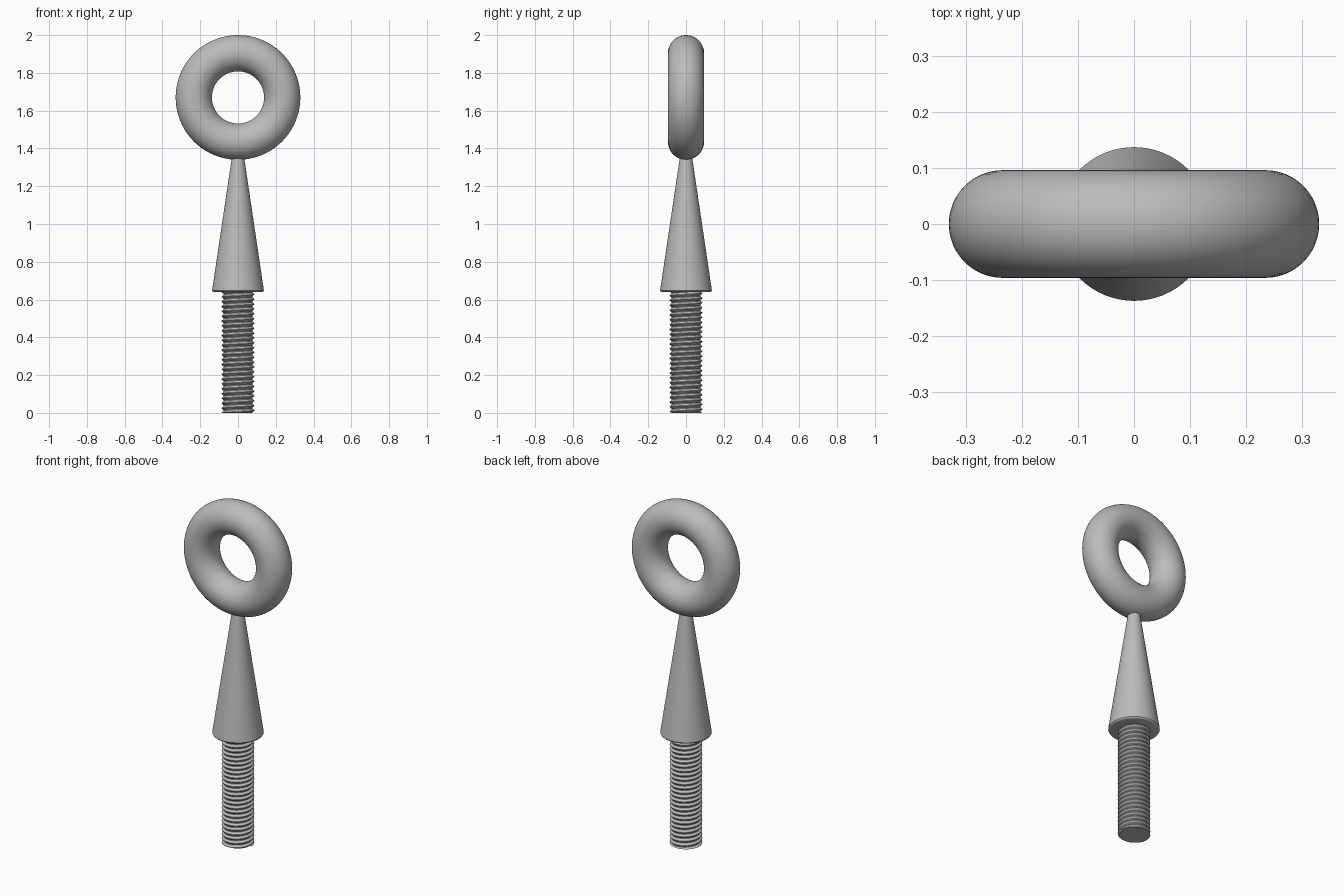
import bpy
import bmesh
import math
from mathutils import Vector

cube = bpy.data.objects.get("Cube")
if cube:
    bpy.data.objects.remove(cube, do_unlink=True)

# Single grey metal
steel = bpy.data.materials.new("grey_steel")
steel.use_nodes = True
GREY = (0.5, 0.5, 0.5, 1)
steel.diffuse_color = GREY
steel.node_tree.nodes["Principled BSDF"].inputs["Base Color"].default_value = GREY


def finish(obj, name, angle):
    obj.name = name
    obj.data.materials.append(steel)
    bpy.ops.object.select_all(action="DESELECT")
    obj.select_set(True)
    bpy.context.view_layer.objects.active = obj
    bpy.ops.object.shade_smooth_by_angle(angle=math.radians(angle))


def profile_edges(bm, points):
    verts = [bm.verts.new((r, 0, z)) for r, z in points]
    return verts + [bm.edges.new(pair) for pair in zip(verts, verts[1:])]


def spun(name, points, angle=40, turns=1, pitch=0, steps=64, limits=None):
    """Spin an (r, z) profile about z, rising by pitch each turn."""
    bm = bmesh.new()
    bmesh.ops.spin(bm, geom=profile_edges(bm, points), cent=(0, 0, 0), axis=(0, 0, 1),
                   dvec=Vector((0, 0, pitch / steps)), angle=math.tau * turns,
                   steps=steps * turns)
    bmesh.ops.remove_doubles(bm, verts=bm.verts, dist=0.0001)
    bmesh.ops.recalc_face_normals(bm, faces=bm.faces)
    if limits:
        for v in bm.verts:
            v.co.z = min(max(v.co.z, limits[0]), limits[1])
        bmesh.ops.dissolve_degenerate(bm, dist=0.00005, edges=bm.edges)
    mesh = bpy.data.meshes.new(name)
    bm.to_mesh(mesh)
    bm.free()
    obj = bpy.data.objects.new(name, mesh)
    bpy.context.collection.objects.link(obj)
    finish(obj, name, angle)


# Ring eye
bpy.ops.mesh.primitive_torus_add(major_radius=0.234, minor_radius=0.096,
                                 major_segments=96, minor_segments=48,
                                 location=(0, 0, 1.67), rotation=(math.pi / 2, 0, 0))
finish(bpy.context.object, "ring_eye", 60)

# Tapered shank with a rounded lower rim
spun("tapered_shank", [(0, 0.64), (0.127, 0.64), (0.133, 0.642), (0.137, 0.648),
                       (0.136, 0.655), (0.033, 1.35), (0, 1.36)])

# Threaded stud: solid core, flat end and helical ridge
spun("stud_core", [(0, 0), (0.076, 0), (0.076, 0.645), (0, 0.645)])
PITCH = 0.0256
spun("stud_thread", [(0.074, -PITCH), (0.0865, -PITCH * 0.55),
                     (0.0865, -PITCH * 0.45), (0.074, 0)],
     angle=25, turns=26, pitch=PITCH, steps=48, limits=(0, 0.641))
